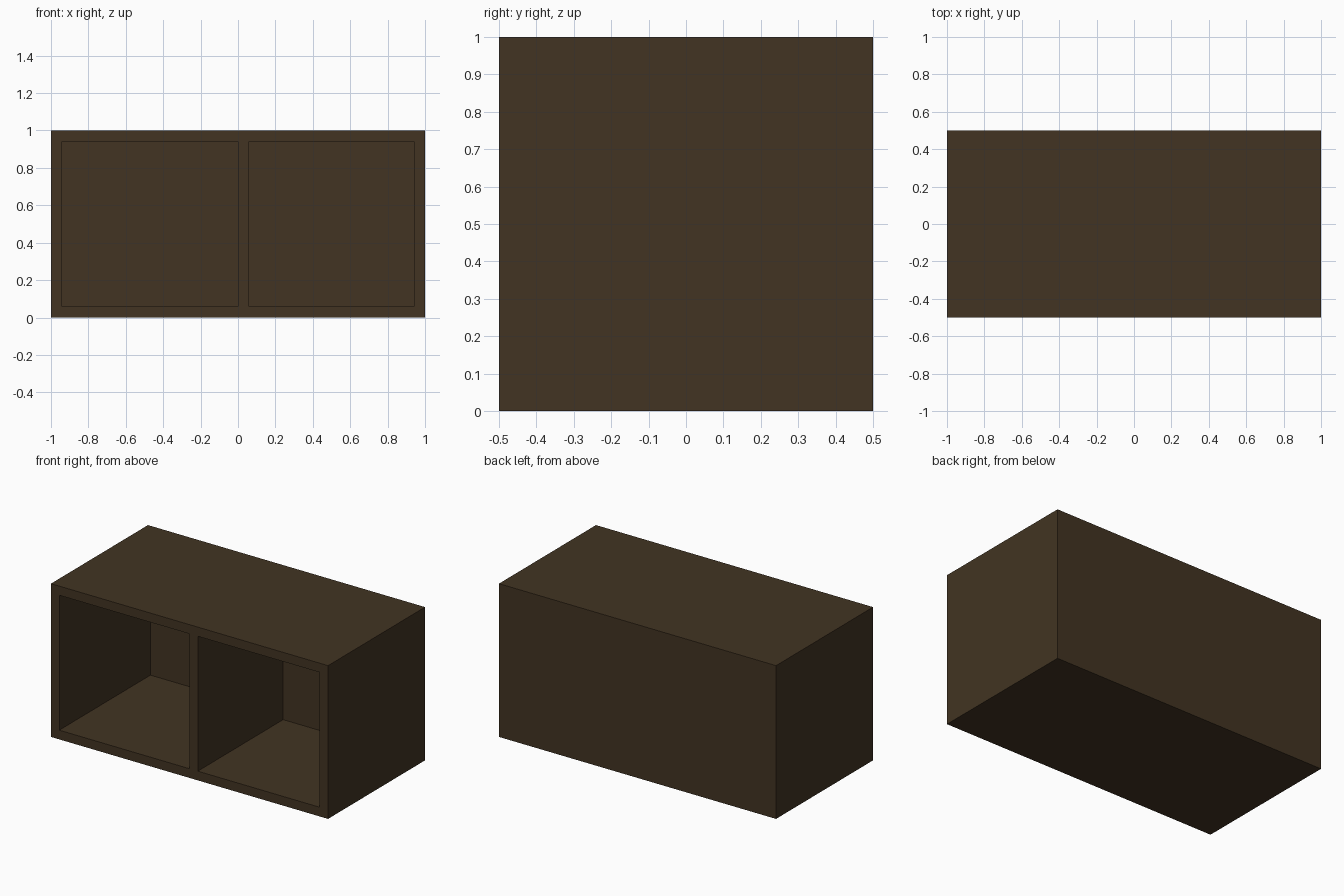
import bpy
import bmesh
from mathutils import Matrix, Vector

default = bpy.data.objects.get("Cube")
if default:
    bpy.data.objects.remove(default, do_unlink=True)

WALL = 0.06
WIDTH, DEPTH, HEIGHT = 2.0, 1.0, 1.0

# Dark wood colour
wood = bpy.data.materials.new("dark_wood")
wood.use_nodes = True
colour = (0.054, 0.034, 0.016, 1.0)
wood.diffuse_color = colour
wood.node_tree.nodes["Principled BSDF"].inputs["Base Color"].default_value = colour

# Solid outer box standing on the floor
bm = bmesh.new()
size = Matrix.Diagonal((WIDTH, DEPTH, HEIGHT, 1.0))
bmesh.ops.create_cube(bm, size=1.0, matrix=Matrix.Translation((0, 0, HEIGHT / 2)) @ size)


def front_faces():
    bm.normal_update()
    return [f for f in bm.faces if f.normal.y < -0.9]


def cut_front(point, normal):
    faces = front_faces()
    edges = {e for f in faces for e in f.edges}
    verts = {v for f in faces for v in f.verts}
    bmesh.ops.bisect_plane(bm, geom=[*verts, *edges, *faces], dist=1e-5,
                           plane_co=point, plane_no=normal)


# Score the frame and the off-centre divider into the front
for x in (WALL - WIDTH / 2, 0.0, WALL, WIDTH / 2 - WALL):
    cut_front(Vector((x, 0, 0)), Vector((1, 0, 0)))
for z in (WALL, HEIGHT - WALL):
    cut_front(Vector((0, 0, z)), Vector((0, 0, 1)))

# Push the two compartments in; the right-hand one has a thicker back
for x, depth in ((-0.5, DEPTH - WALL), (0.5, DEPTH - 2 * WALL)):
    panel = min(front_faces(),
                key=lambda f: (f.calc_center_median() - Vector((x, -DEPTH / 2, HEIGHT / 2))).length)
    bmesh.ops.inset_individual(bm, faces=[panel], thickness=0.0, depth=-depth)

bm.normal_update()
mesh = bpy.data.meshes.new("cabinet_body")
bm.to_mesh(mesh)
bm.free()
mesh.materials.append(wood)
cabinet = bpy.data.objects.new("cabinet_body", mesh)
bpy.context.collection.objects.link(cabinet)
